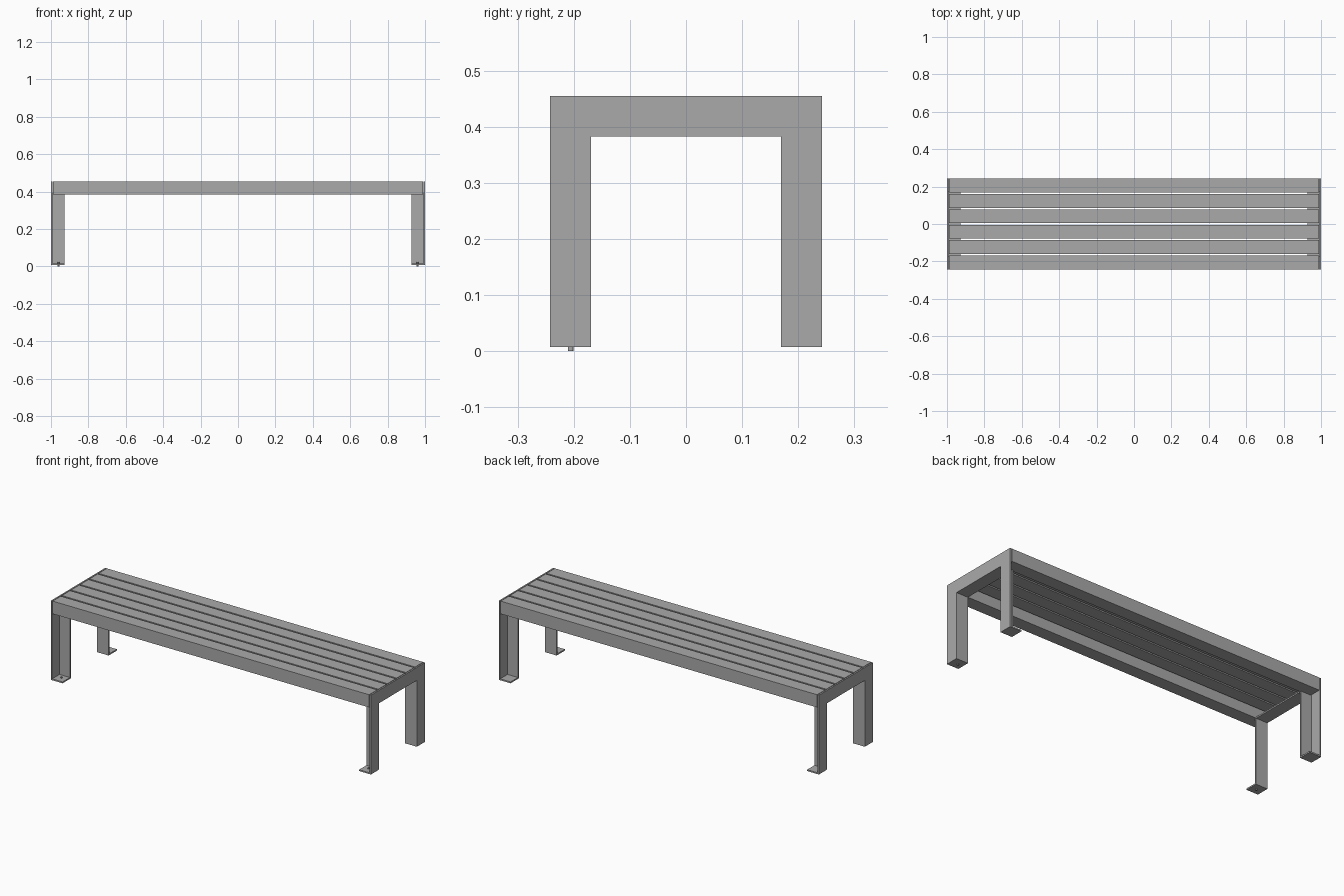
import bpy
import bmesh
from mathutils import Vector

cube = bpy.data.objects.get("Cube")
if cube:
    bpy.data.objects.remove(cube, do_unlink=True)

HALF_X, HALF_Y = 1.0, 0.242      # overall half length and half depth
TOP, BASE = 0.455, 0.007         # seat top and underside of the feet
WIDTH = 0.073                    # width of legs, flanges and slats
THICK = 0.008                    # sheet thickness of the frames
INNER_Y = HALF_Y - WIDTH
INNER_Z = TOP - WIDTH

steel = bpy.data.materials.new("grey_steel")
steel.use_nodes = True
GREY = (0.4, 0.4, 0.4, 1)
steel.diffuse_color = GREY
steel.node_tree.nodes["Principled BSDF"].inputs["Base Color"].default_value = GREY


def finish(name, bm):
    bmesh.ops.recalc_face_normals(bm, faces=bm.faces)
    mesh = bpy.data.meshes.new(name)
    bm.to_mesh(mesh)
    bm.free()
    mesh.materials.append(steel)
    obj = bpy.data.objects.new(name, mesh)
    bpy.context.collection.objects.link(obj)
    return obj


def prism(name, outline, depth):
    """Extrude a closed outline along the depth vector."""
    bm = bmesh.new()
    face = bm.faces.new([bm.verts.new(p) for p in outline])
    new = bmesh.ops.extrude_face_region(bm, geom=[face])["geom"]
    verts = [v for v in new if isinstance(v, bmesh.types.BMVert)]
    bmesh.ops.translate(bm, verts=verts, vec=Vector(depth))
    return finish(name, bm)


def box(name, low, high):
    (x0, y0, z0), (x1, y1, z1) = low, high
    return prism(name, [(x0, y0, z0), (x1, y0, z0), (x1, y1, z0), (x0, y1, z0)],
                 (0, 0, z1 - z0))


def arch(x, outer_y, outer_z, inner_y, inner_z):
    """Outline of an upside-down U in the plane at x."""
    half = [(outer_y, outer_z), (outer_y, BASE), (inner_y, BASE), (inner_y, inner_z)]
    points = half + [(-y, z) for y, z in reversed(half)]
    return [(x, y, z) for y, z in points]


for side, s in (("left", 1), ("right", -1)):
    # Flat outer sheet of the end frame
    prism(f"{side}_frame_sheet", arch(s * HALF_X, HALF_Y, TOP, INNER_Y, INNER_Z),
          (-s * THICK, 0, 0))
    # Folded flange running around the inside of the frame
    prism(f"{side}_frame_flange",
          arch(s * (HALF_X - THICK), INNER_Y + THICK, INNER_Z + THICK, INNER_Y, INNER_Z),
          (-s * (WIDTH - THICK), 0, 0))
    # Foot plates
    xs = sorted((s * (HALF_X - THICK), s * (HALF_X - WIDTH)))
    for end, e in (("front", -1), ("back", 1)):
        ys = sorted((e * HALF_Y, e * (INNER_Y + THICK)))
        box(f"{side}_{end}_foot", (xs[0], ys[0], BASE), (xs[1], ys[1], BASE + THICK))
    # Anchor bolt through the front foot
    bm = bmesh.new()
    bmesh.ops.create_cone(bm, cap_ends=True, segments=16, radius1=0.005,
                          radius2=0.005, depth=0.022)
    bmesh.ops.translate(bm, verts=bm.verts,
                        vec=(s * 0.96, (-HALF_Y - INNER_Y) / 2, 0.011))
    finish(f"{side}_anchor_bolt", bm)

# Seat: deep beams along both edges, thin slats between them
SLATS = 6
pitch = (2 * HALF_Y - WIDTH) / (SLATS - 1)
seat_x = HALF_X - THICK - 0.003
for i in range(SLATS):
    y = -HALF_Y + i * pitch
    edge = i in (0, SLATS - 1)
    low_z = INNER_Z + THICK / 8 if edge else TOP - 0.02
    box(f"edge_beam_{i + 1}" if edge else f"seat_slat_{i + 1}",
        (-seat_x, y, low_z), (seat_x, y + WIDTH, TOP))
